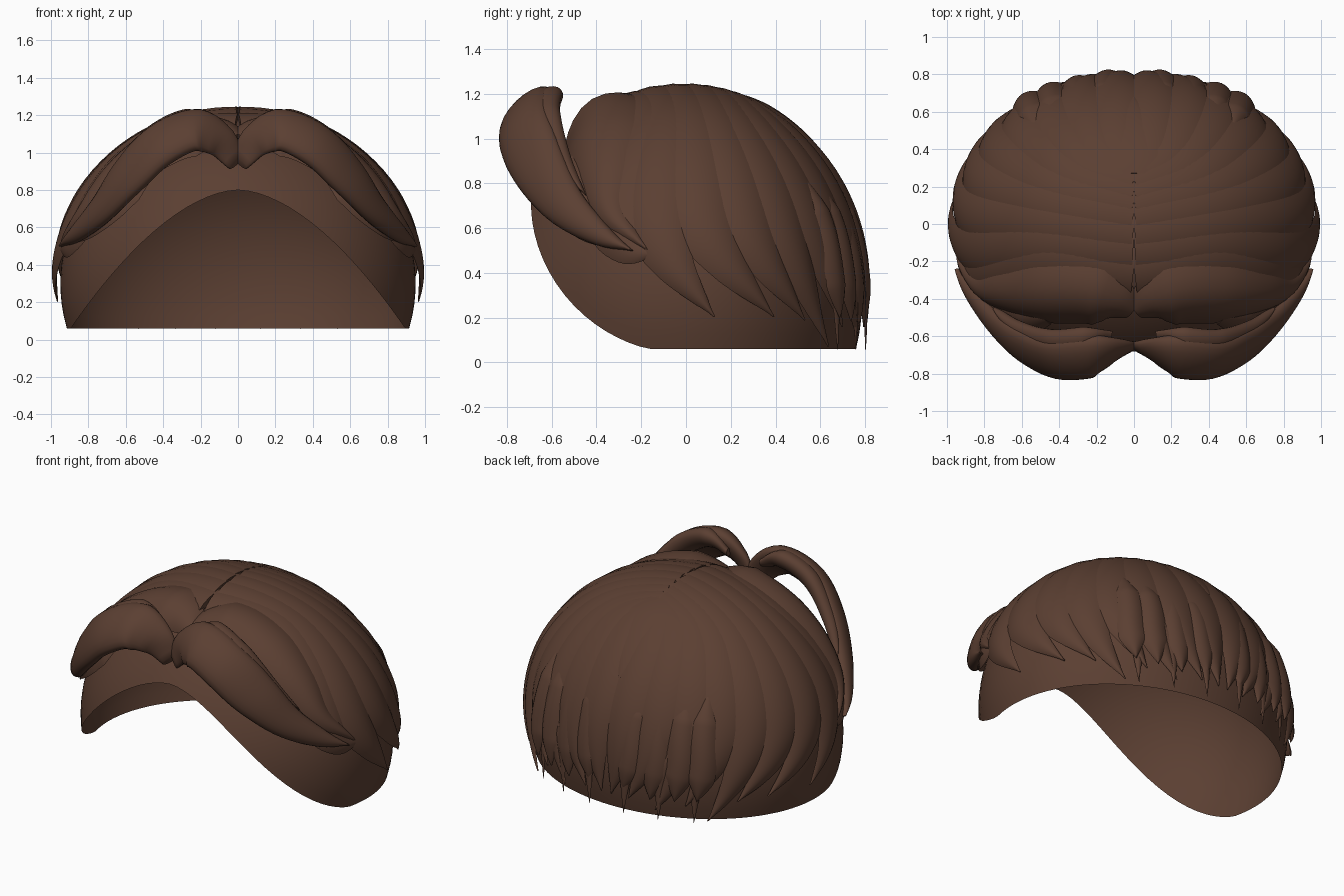
import bpy, bmesh
from math import sin, cos, pi, radians, sqrt
from mathutils import Vector

if "Cube" in bpy.data.objects:
    bpy.data.objects.remove(bpy.data.objects["Cube"])

CENTRE = Vector((0, 0, 0.3))


def radii(y):
    """Dome radii; the forehead half is a little deeper than the back."""
    return Vector((1.0, 0.865 if y < 0 else 0.83, 0.94))


brown = bpy.data.materials.new("hair brown")
brown.use_nodes = True
colour = (0.105, 0.05, 0.032, 1)
brown.diffuse_color = colour
brown.node_tree.nodes["Principled BSDF"].inputs["Base Color"].default_value = colour


def direction(az, el):
    """Unit direction; azimuth 0 is the front, 90 the left side, 180 the back."""
    a, e = radians(az), radians(el)
    return Vector((sin(a) * cos(e), -cos(a) * cos(e), sin(e)))


def top_dir(x, y):
    """Unit direction of the dome point above (x, y)."""
    u, v = x, y / radii(y).y
    return Vector((u, v, sqrt(max(0, 1 - u * u - v * v))))


def on_dome(d, scale):
    """Point of the hair dome; below its widest ring the hair hangs straight."""
    d = d.normalized()
    if d.z < 0:
        flat = Vector((d.x, d.y, 0)).normalized()
        d = Vector((flat.x, flat.y, d.z))
    return CENTRE + d * radii(d.y) * scale


def to_dir(p):
    q, r = p - CENTRE, radii(p.y)
    return Vector((q.x / r.x, q.y / r.y, q.z / r.z))


def spline(points, t):
    """Smooth curve through the points."""
    n = len(points) - 1
    i = min(int(t * n), n - 1)
    f = t * n - i
    b, c = points[i], points[i + 1]
    a = points[i - 1] if i else b * 2 - c
    d = points[i + 2] if i + 2 <= n else c * 2 - b
    return 0.5 * (b * 2 + (c - a) * f + (a * 2 - b * 5 + c * 4 - d) * f ** 2
                  + (b * 3 - a - c * 3 + d) * f ** 3)


def finish(name, bm, mirrored):
    bmesh.ops.recalc_face_normals(bm, faces=bm.faces)
    mesh = bpy.data.meshes.new(name)
    bm.to_mesh(mesh)
    bm.free()
    mesh.materials.append(brown)
    ob = bpy.data.objects.new(name, mesh)
    bpy.context.collection.objects.link(ob)
    if mirrored:
        mod = ob.modifiers.new("mirror", 'MIRROR')
        mod.use_mirror_merge = False
    bpy.ops.object.select_all(action='DESELECT')
    ob.select_set(True)
    bpy.context.view_layer.objects.active = ob
    bpy.ops.object.shade_smooth_by_angle(angle=radians(50))


def lock(name, points, width, thick, scale=0.97, hug=True, root=0.7,
         taper=0.5, mirrored=True, steps=36, sides=20):
    """Strand of hair along a path, flat beneath when it hugs the dome."""
    bm = bmesh.new()
    place = (lambda d: on_dome(d, scale)) if hug else (lambda p: p)
    rings = []
    for k in range(steps + 1):
        t = k / steps
        p = place(spline(points, t))
        ahead = place(spline(points, min(1, t + 0.02)))
        behind = place(spline(points, max(0, t - 0.02)))
        tangent = (ahead - behind).normalized()
        q, r = to_dir(p), radii(p.y)
        normal = Vector((q.x / r.x, q.y / r.y, max(q.z, 0) / r.z)).normalized()
        side = tangent.cross(normal).normalized()
        grow = root + (1 - root) * min(1, t * 4)
        end = 1 if t < taper else max(0.02, 1 - ((t - taper) / (1 - taper)) ** 1.3)
        ring = []
        for j in range(sides):
            a = 2 * pi * j / sides
            v = p + side * (width * grow * end * cos(a))
            lift = sin(a)
            if hug:
                v = on_dome(to_dir(v), scale)
                lift *= abs(lift) if lift > 0 else 0.25
            ring.append(bm.verts.new(v + normal * (thick * grow * sqrt(end) * lift)))
        rings.append(ring)
    for r, s in zip(rings, rings[1:]):
        for j in range(sides):
            m = (j + 1) % sides
            bm.faces.new((r[j], r[m], s[m], s[j]))
    bm.faces.new(rings[0])
    bm.faces.new(rings[-1])
    finish(name, bm, mirrored)


# Scalp cap: open shell, level at the back and arched over the forehead
def cap_point(az, el):
    d = direction(az, el)
    return CENTRE + d * radii(d.y) * 0.95


def cap_edge(az):
    low, high = -20, 90
    for _ in range(30):
        el = (low + high) / 2
        p = cap_point(az, el)
        limit = 0.06
        if p.y < 0:
            limit = max(limit, 0.8 - 0.9 * abs(p.x) ** 1.75)
        low, high = (el, high) if p.z < limit else (low, el)
    return high


bm = bmesh.new()
COLS, ROWS = 96, 24
apex = bm.verts.new(cap_point(0, 90))
columns = []
for c in range(COLS):
    az = 360 * c / COLS
    edge = cap_edge(az)
    columns.append([bm.verts.new(cap_point(az, 90 + (edge - 90) * r / ROWS))
                    for r in range(1, ROWS + 1)])
for c in range(COLS):
    a, b = columns[c], columns[(c + 1) % COLS]
    bm.faces.new((apex, a[0], b[0]))
    for r in range(ROWS - 1):
        bm.faces.new((a[r], a[r + 1], b[r + 1], b[r]))
finish("scalp_cap", bm, False)

# Side and back locks: root y on the parting, body azimuth, tip azimuth, tip height angle
LOCKS = [(-0.28, 66, 81, 11), (-0.16, 79, 99, -6), (-0.06, 95, 119, -6),
         (0.03, 110, 131, -7), (0.1, 123, 142, -15), (0.16, 136, 150, -9),
         (0.22, 148, 161, -12), (0.26, 160, 171, -9), (0.3, 173, 178, -9)]
for i, (y, az, tip_az, tip_el) in enumerate(LOCKS):
    path = [top_dir(0.006, y), direction(az - 3, 58), direction(az, 26),
            direction(az * 0.65 + tip_az * 0.35, 11 + tip_el * 0.3),
            direction(tip_az, tip_el)]
    lock(f"sweeping_lock_{i + 1}", path, 0.185, 0.038, 0.976 - 0.0012 * i,
         root=0.85, taper=0.42)

# Short rounded clumps low on the back: azimuth, tip height angle, scale
CLUMPS = [(144, -6, 0.995), (152, -7, 0.985), (161, -8, 0.97), (171, -6, 0.968)]
for i, (az, el, scale) in enumerate(CLUMPS):
    path = [direction(az - 4, 34), direction(az - 1, 20), direction(az, 6), direction(az + 2, el)]
    lock(f"back_clump_{i + 1}", path, 0.08, 0.032, scale, root=0.15, taper=0.75)

# Thin pointed strands hanging at the nape
for i, (az, el) in enumerate([(147, -16), (160, -16), (173, -16)]):
    path = [direction(az - 5, 14), direction(az - 1, 0), direction(az, el)]
    lock(f"nape_strand_{i + 1}", path, 0.05, 0.015, 0.972, root=0.4, taper=0.2)

# Flat pointed lock behind the parting
lock("crown_lock", [top_dir(0, y) for y in (0.27, 0.4, 0.54, 0.68)],
     0.27, 0.012, 0.996, root=0.6, taper=0.1, mirrored=False)

# Raised swoop just behind the fringe
swoop = [top_dir(0.01, -0.47), top_dir(0.12, -0.41), top_dir(0.28, -0.37),
         top_dir(0.48, -0.37), direction(58, 36), direction(65, 23), direction(79, 12)]
lock("front_swoop", swoop, 0.21, 0.085, 0.98, root=0.3, taper=0.5)

# Fringe rolls standing clear of the forehead and running into the temples
roll = [Vector(p) for p in ((0.01, -0.66, 0.95), (0.1, -0.69, 1.07), (0.24, -0.71, 1.12),
                            (0.43, -0.72, 1.03), (0.6, -0.65, 0.86), (0.73, -0.54, 0.7),
                            (0.86, -0.38, 0.57), (0.95, -0.24, 0.5))]
lock("fringe_roll", roll, 0.145, 0.07, hug=False, root=0.4, taper=0.5)
ridge = [p + Vector((0.02, 0.09, 0.05)) for p in roll[1:6]]
lock("fringe_ridge", ridge, 0.08, 0.055, hug=False, root=0.4, taper=0.5)

# Temple locks carrying the fringe back along the sides
temple = [direction(40, 42), direction(48, 31), direction(58, 20), direction(75, 12)]
lock("temple_lock", temple, 0.13, 0.05, 0.985, root=0.5, taper=0.4)
